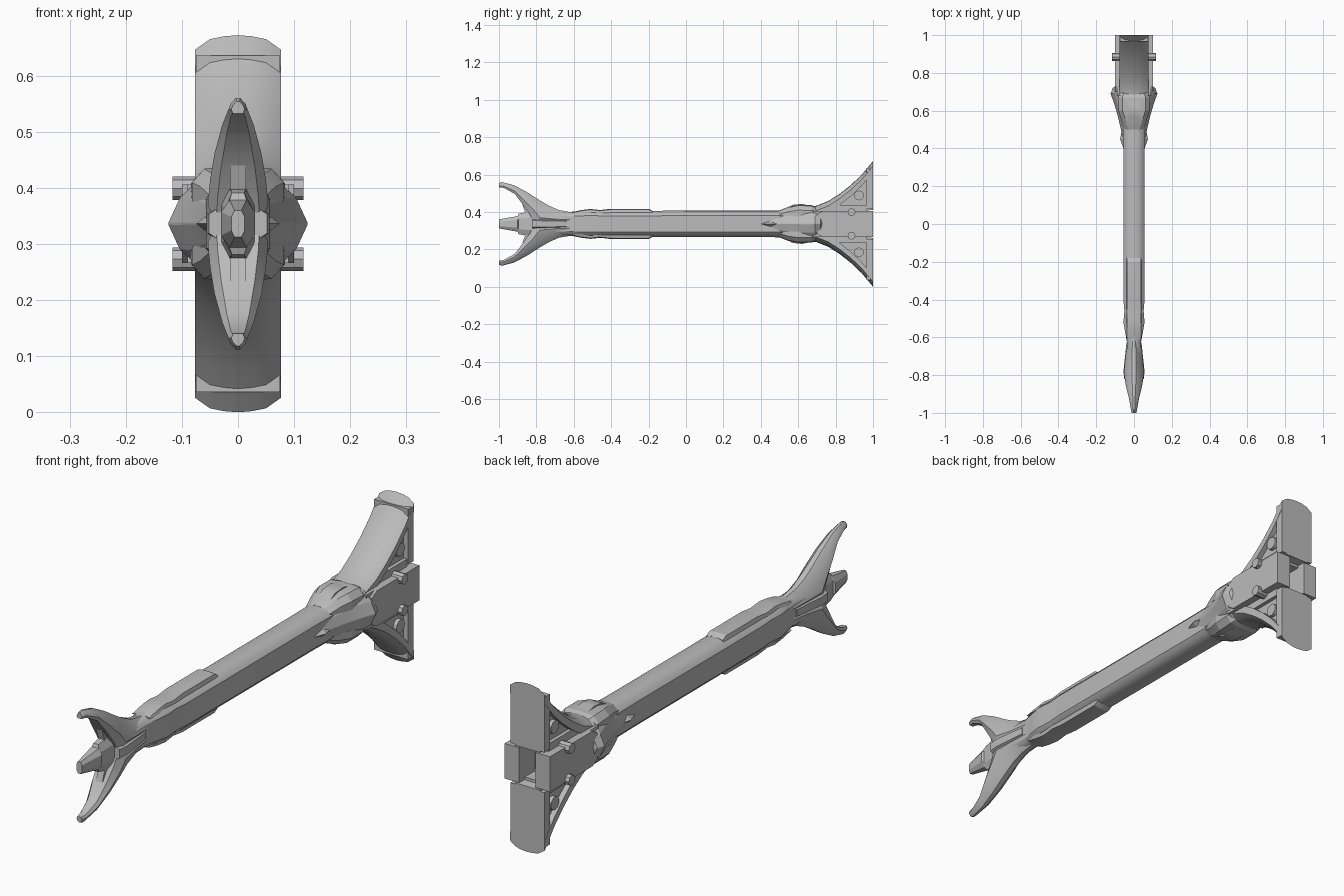
import bpy, bmesh, math
from mathutils import Matrix

old = bpy.data.objects.get("Cube")
if old:
    bpy.data.objects.remove(old, do_unlink=True)

MID = 0.336  # height of the long axis

steel = bpy.data.materials.new("plain_grey")
steel.use_nodes = True
GREY = (0.5, 0.5, 0.5, 1)
steel.diffuse_color = GREY
steel.node_tree.nodes["Principled BSDF"].inputs["Base Color"].default_value = GREY


def finish(name, bm, angle=28):
    bmesh.ops.recalc_face_normals(bm, faces=bm.faces)
    mesh = bpy.data.meshes.new(name)
    bm.to_mesh(mesh)
    bm.free()
    mesh.materials.append(steel)
    ob = bpy.data.objects.new(name, mesh)
    ob.location.z = MID
    bpy.context.collection.objects.link(ob)
    bpy.ops.object.select_all(action='DESELECT')
    ob.select_set(True)
    bpy.context.view_layer.objects.active = ob
    bpy.ops.object.shade_smooth_by_angle(angle=math.radians(angle))
    return ob


def loft(name, rings, angle=28):
    """Skin a list of equal-length closed rings and cap both ends."""
    bm = bmesh.new()
    rows = [[bm.verts.new(p) for p in ring] for ring in rings]
    n = len(rows[0])
    for a, b in zip(rows, rows[1:]):
        for i in range(n):
            j = (i + 1) % n
            bm.faces.new((a[i], a[j], b[j], b[i]))
    bm.faces.new(rows[0])
    bm.faces.new(rows[-1])
    return finish(name, bm, angle)


def slab(name, outline, x0, x1):
    """Extrude a (y, height) outline across x."""
    return loft(name, [[(x, y, h) for y, h in outline] for x in (x0, x1)])


def block(name, x0, x1, y0, y1, h0, h1):
    return slab(name, [(y0, h0), (y1, h0), (y1, h1), (y0, h1)], x0, x1)


def ring(y, w, h, quadrant):
    """Mirror a quadrant of (x, height) fractions into a closed ring."""
    q = [(w * a, h * b) for a, b in quadrant]
    half = q + [(-x, z) for x, z in reversed(q)]
    full = half + [(x, -z) for x, z in reversed(half)]
    return [(x, y, z) for x, z in full]


def pin(name, x, y, h, r, length, sides=12):
    bm = bmesh.new()
    bmesh.ops.create_cone(bm, cap_ends=True, segments=sides, radius1=r, radius2=r, depth=length,
                          matrix=Matrix.Translation((x, y, h)) @ Matrix.Rotation(math.pi / 2, 4, 'Y'))
    return finish(name, bm)


ROUNDED = [(1, 0.62), (0.78, 0.83), (0.45, 0.96), (0.12, 1)]
CHAMFER = [(1, 0.5), (0.5, 1)]

# Long shaft with a waisted neck
shaft = [(-0.7, 0.04, 0.065), (-0.63, 0.036, 0.063), (-0.58, 0.046, 0.068), (-0.52, 0.056, 0.072),
         (-0.46, 0.051, 0.07), (-0.4, 0.056, 0.07), (0.4, 0.056, 0.071), (0.62, 0.06, 0.072)]
loft("shaft", [ring(*s, ROUNDED) for s in shaft])

# Side plates at the fork root
loft("fork_root_plate", [ring(y, w, h, CHAMFER) for y, w, h in
                         [(-0.82, 0.052, 0.034), (-0.78, 0.056, 0.034), (-0.64, 0.041, 0.028)]])

# Central spike with a stepped base
loft("spike", [ring(y, w, h, CHAMFER) for y, w, h in
               [(-1, 0.012, 0.024), (-0.9, 0.03, 0.042), (-0.895, 0.022, 0.055), (-0.78, 0.034, 0.075)]], 10)

# Fork prong stations: outer y, outer height, inner y, inner height, half width
PRONG = [(-1, 0.218, -1, 0.196, 0.012), (-0.985, 0.224, -0.975, 0.193, 0.017),
         (-0.92, 0.207, -0.915, 0.16, 0.028), (-0.85, 0.17, -0.87, 0.1, 0.042),
         (-0.78, 0.125, -0.835, 0.05, 0.05), (-0.73, 0.096, -0.81, 0, 0.054),
         (-0.68, 0.074, -0.72, 0, 0.045), (-0.61, 0.062, -0.61, 0, 0.037)]


def prong_ring(s, yo, ho, yi, hi, w):
    def at(t, k):
        return (k * w, yo + (yi - yo) * t, s * (ho + (hi - ho) * t))
    half = [(0, 0.22), (0.3, 0.75), (0.65, 1), (1, 0.72)]
    return [at(t, k) for t, k in half] + [at(t, -k) for t, k in reversed(half)]


for s, side in ((1, "upper"), (-1, "lower")):
    loft(side + "_prong", [prong_ring(s, *p) for p in PRONG])
    slab(side + "_spike_fin", [(-0.78, s * 0.05), (-0.83, s * 0.085), (-0.875, s * 0.104),
                               (-0.86, s * 0.06), (-0.89, s * 0.04), (-0.8, 0)], -0.014, 0.014)

    # Raised grip ridge on the shaft
    ridge = [(-0.61, 0.063), (-0.56, 0.074), (-0.51, 0.08), (-0.46, 0.074), (-0.4, 0.081),
             (-0.2, 0.081), (-0.18, 0.07)]
    loft(side + "_grip_ridge", [[(x, y, s * z) for x, z in
                                 ((0.041, 0.055), (0.036, h - 0.004), (0.015, h), (-0.015, h),
                                  (-0.036, h - 0.004), (-0.041, 0.055))] for y, h in ridge])

    # Crowned flare, its web and the flat end plate
    flare = [(0.6, 0.08), (0.7, 0.098), (0.76, 0.122), (0.82, 0.16), (0.88, 0.207), (0.94, 0.264), (1, 0.336)]
    crown = [(0.076, 0.06), (0.077, 0.026), (0.05, 0.007), (0.025, 0.002)]
    crown += [(0, 0)] + [(-x, d) for x, d in reversed(crown)]
    loft(side + "_flare", [[(x, y, s * (h - d)) for x, d in crown] for y, h in flare])
    slab(side + "_web", [(y, s * (h - 0.03)) for y, h in flare] + [(1, s * 0.075), (0.6, s * 0.03)],
         -0.055, 0.055)
    block(side + "_end_plate", -0.075, 0.075, 0.965, 1, s * 0.08, s * 0.3)
    slab(side + "_web_brace", [(0.7, s * 0.06), (0.965, s * 0.06), (0.965, s * 0.1), (0.76, s * 0.1)],
         -0.07, 0.07)

    # Pins through the head
    pin(side + "_web_pin", 0, 0.925, s * 0.152, 0.026, 0.14)
    pin(side + "_cross_pin", 0, 0.885, s * 0.063, 0.021, 0.234, 8)

    # Pointed crest cap over the collar
    crest = [(0.5, 0.03, 0.072), (0.55, 0.045, 0.092), (0.6, 0.06, 0.102), (0.67, 0.062, 0.1), (0.7, 0.05, 0.09)]
    loft(side + "_crest", [[(x, y, s * z) for x, z in
                            ((w + 0.022, 0.04), (w + 0.022, h * 0.72), (w, h - 0.004), (w * 0.4, h),
                             (-w * 0.4, h), (-w, h - 0.004), (-w - 0.022, h * 0.72), (-w - 0.022, 0.04))]
                           for y, h, w in [(a, c, b) for a, b, c in crest]], 15)
    slab(side + "_crest_point", [(0.51, s * 0.07), (0.57, s * 0.102), (0.62, s * 0.107), (0.7, s * 0.09)],
         -0.028, 0.028)

# Flaring collar with a side ridge
WING = [(1, 0.02), (0.84, 0.5), (0.6, 0.85), (0.4, 1)]
loft("collar", [ring(y, w, h, WING) for y, w, h in
                [(0.4, 0.054, 0.04), (0.5, 0.069, 0.07), (0.58, 0.088, 0.088), (0.64, 0.106, 0.094),
                 (0.69, 0.124, 0.09), (0.72, 0.113, 0.075), (0.74, 0.08, 0.06)]], 15)

# Head core, leaving a square socket at the back
block("head_core", -0.09, 0.09, 0.68, 0.9, -0.07, 0.07)
for s, side in ((1, "left"), (-1, "right")):
    slab(side + "_cheek", [(0.7, -0.052), (0.73, -0.07), (1, -0.07), (1, 0.07), (0.73, 0.07), (0.7, 0.052)],
         s * 0.036, s * 0.1)
    # Almond stud on the shaft side
    loft(side + "_stud", [[(s * (0.05 + a * k), y, b * k) for a, b in ((0, -0.02), (0.024, 0), (0, 0.02), (-0.01, 0))]
                          for y, k in ((0.39, 0.1), (0.45, 1), (0.51, 0.5))], 10)
